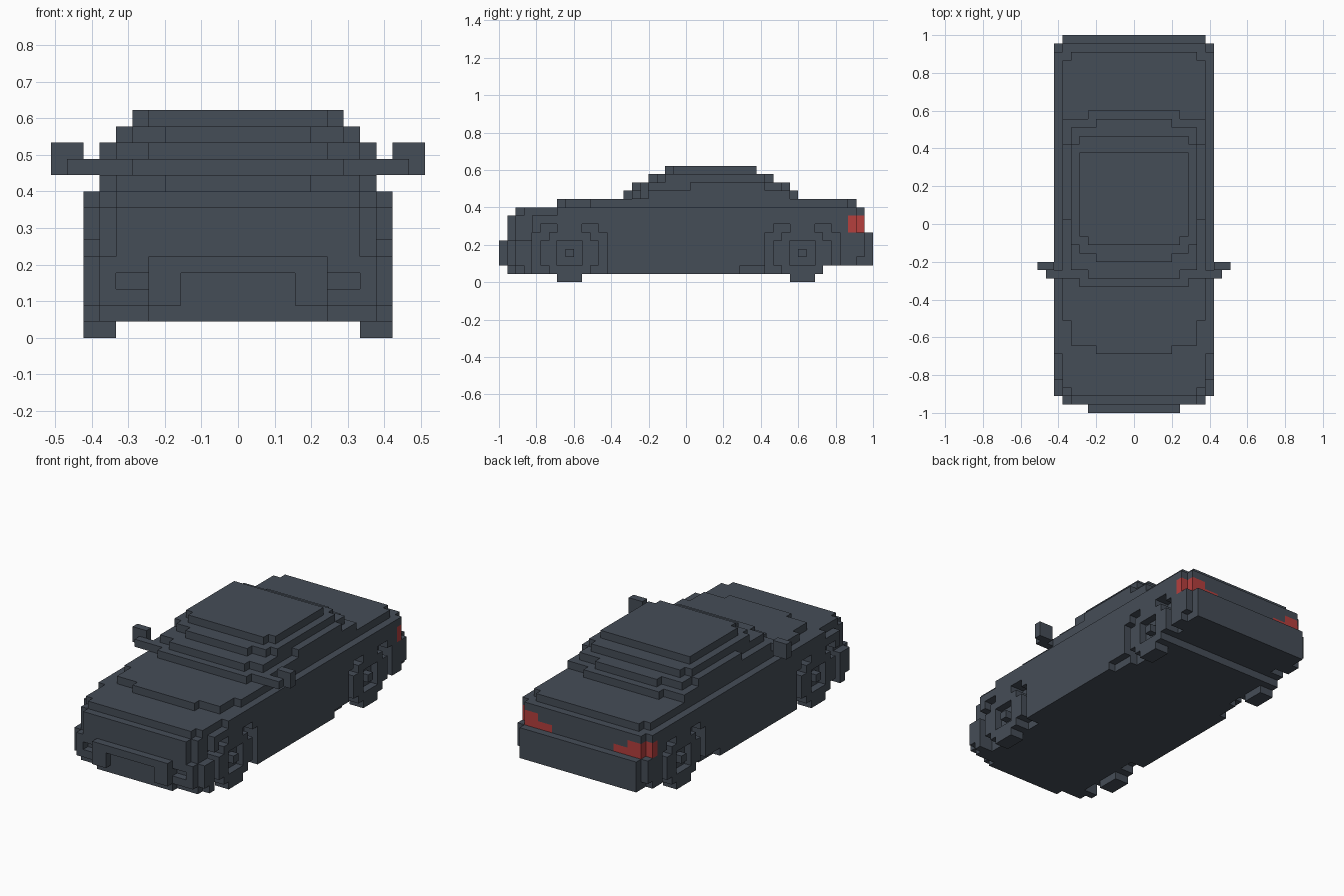
import bpy, bmesh, math

if "Cube" in bpy.data.objects:
    bpy.data.objects.remove(bpy.data.objects["Cube"])

U = 2 / 45  # edge of one block


def material(name, rgb):
    m = bpy.data.materials.new(name)
    m.use_nodes = True
    m.diffuse_color = (*rgb, 1)
    bsdf = next(n for n in m.node_tree.nodes if n.type == 'BSDF_PRINCIPLED')
    bsdf.inputs["Base Color"].default_value = (*rgb, 1)
    bsdf.inputs["Roughness"].default_value = 0.8
    return m


SLATE = material("slate_paint", (0.060, 0.074, 0.095))
RED = material("tail_light_red", (0.46, 0.050, 0.048))


def cells(x0, x1, y0, y1, z0, z1):
    """Blocks whose centres lie inside the given bounds, in block units."""
    def span(a, b):
        return range(math.ceil(a), math.floor(b) + 1)
    return {(i, j, k) for i in span(x0, x1) for j in span(y0, y1)
            for k in range(z0, z1)}


def layers(table):
    """Symmetric stack: (z0, z1, [(half width, y0, y1), ...])."""
    out = set()
    for z0, z1, strips in table:
        for w, y0, y1 in strips:
            out |= cells(-w, w, y0, y1, z0, z1)
    return out


def build(name, blocks, is_red=None):
    """Skin the blocks with outer faces only and merge flat areas."""
    bm = bmesh.new()
    verts = {}
    for c in blocks:
        for axis in range(3):
            for s in (-1, 1):
                n = list(c)
                n[axis] += s
                if tuple(n) in blocks:
                    continue
                ring = []
                for a, b in ((-1, -1), (1, -1), (1, 1), (-1, 1)):
                    d = [0, 0, 0]
                    d[axis] = s
                    d[(axis + 1) % 3], d[(axis + 2) % 3] = a, b
                    key = tuple(2 * c[t] + d[t] for t in range(3))
                    if key not in verts:
                        verts[key] = bm.verts.new(
                            (key[0] * U / 2, key[1] * U / 2, (key[2] + 1) * U / 2))
                    ring.append(verts[key])
                f = bm.faces.new(ring if s > 0 else ring[::-1])
                if is_red and is_red(c, axis, s):
                    f.material_index = 1
    bmesh.ops.dissolve_limit(bm, angle_limit=0.01, verts=bm.verts[:],
                             edges=bm.edges[:], delimit={'MATERIAL'})
    mesh = bpy.data.meshes.new(name)
    bm.to_mesh(mesh)
    bm.free()
    mesh.materials.append(SLATE)
    if is_red:
        mesh.materials.append(RED)
    ob = bpy.data.objects.new(name, mesh)
    bpy.context.collection.objects.link(ob)
    return ob


# Lower body: sill, bumpers, waist, bonnet and boot
body = layers([
    (1, 2, [(5.5, -21.5, 16.5), (8.5, -20.5, 16.5), (9.5, -19.5, 6.5)]),
    (2, 3, [(5.5, -22.5, 22.5), (8.5, -21.5, 22.5), (9.5, -20.5, 20.5)]),
    (3, 5, [(5.5, -22.5, 22.5), (8.5, -21.5, 22.5), (9.5, -20.5, 21.5)]),
    (5, 6, [(7.5, -21.5, 22.5), (8.5, -20.5, 22.5), (9.5, -18.5, 21.5)]),
    (6, 8, [(7.5, -21.5, 21.5), (8.5, -20.5, 21.5), (9.5, -18.5, 20.5)]),
    (8, 9, [(7.5, -20.5, 21.5), (8.5, -19.5, 21.5), (9.5, -15.5, 20.5)]),
    (9, 10, [(4.5, -15.5, 20.5), (7.5, -14.5, 20.5), (8.5, -11.5, 19.5)]),
])
# Grille opening and fog light slots
body -= cells(-3.5, 3.5, -22.5, -21.5, 2, 4)
for s in (-1, 1):
    body -= cells(s * 6.5 - 1, s * 6.5 + 1, -21.5, -20.5, 3, 4)

AXLES = {"front": -14, "rear": 14}
TYRE = [1.5, 2.5, 3.5, 3.5, 3.5, 2.5, 1.5]  # half length of each row
ARCH = [4.5, 4.5, 4.5, 4.5, 4.5, 4.5, 3.5]

# Wheels with a sunken rim and a flush hub, set into stepped arches
for side, s in (("left", 1), ("right", -1)):
    x0, x1 = sorted((s * 7.5, s * 9.5))
    for end, y in AXLES.items():
        wheel = set()
        for k in range(7):
            body -= cells(x0, x1, y - ARCH[k], y + ARCH[k], k, k + 1)
            wheel |= cells(x0, x1, y - TYRE[k], y + TYRE[k], k, k + 1)
        wheel -= cells(s * 9, s * 9, y - 1.5, y + 1.5, 2, 5)
        wheel.add((s * 9, y, 3))
        build(f"{end}_{side}_wheel", wheel)


def tail_light(c, axis, s):
    """Corner lights wrap from the sides onto the back, stepping down inward."""
    i, j, k = abs(c[0]), c[1], c[2]
    if k not in (6, 7) or j < 20 or axis == 2:
        return False
    return axis == 0 or (s > 0 and i > (6.5 if k == 7 else 4.5))


build("body", body, tail_light)

# Stepped cabin and roof
build("cabin", layers([
    (10, 11, [(6.5, -7.5, 12.5), (8.5, -6.5, 12.5), (5.5, -7.5, 13.5)]),
    (11, 12, [(5.5, -6.5, 11.5), (7.5, -5.5, 11.5), (4.5, -6.5, 12.5),
              (8.5, 0.5, 9.5)]),
    (12, 13, [(4.5, -4.5, 10.5), (6.5, -3.5, 10.5), (7.5, -2.5, 9.5)]),
    (13, 14, [(5.5, -2.5, 8.5), (6.5, -1.5, 8.5)]),
]))

# Door mirrors: a short arm with an upright head behind it
for side, s in (("left", 1), ("right", -1)):
    ax = sorted((s * 8.5, s * 10.5))
    hx = sorted((s * 9.5, s * 11.5))
    build(f"{side}_mirror", cells(*ax, -6.5, -5.5, 10, 11)
          | cells(*hx, -5.5, -4.5, 10, 12))
